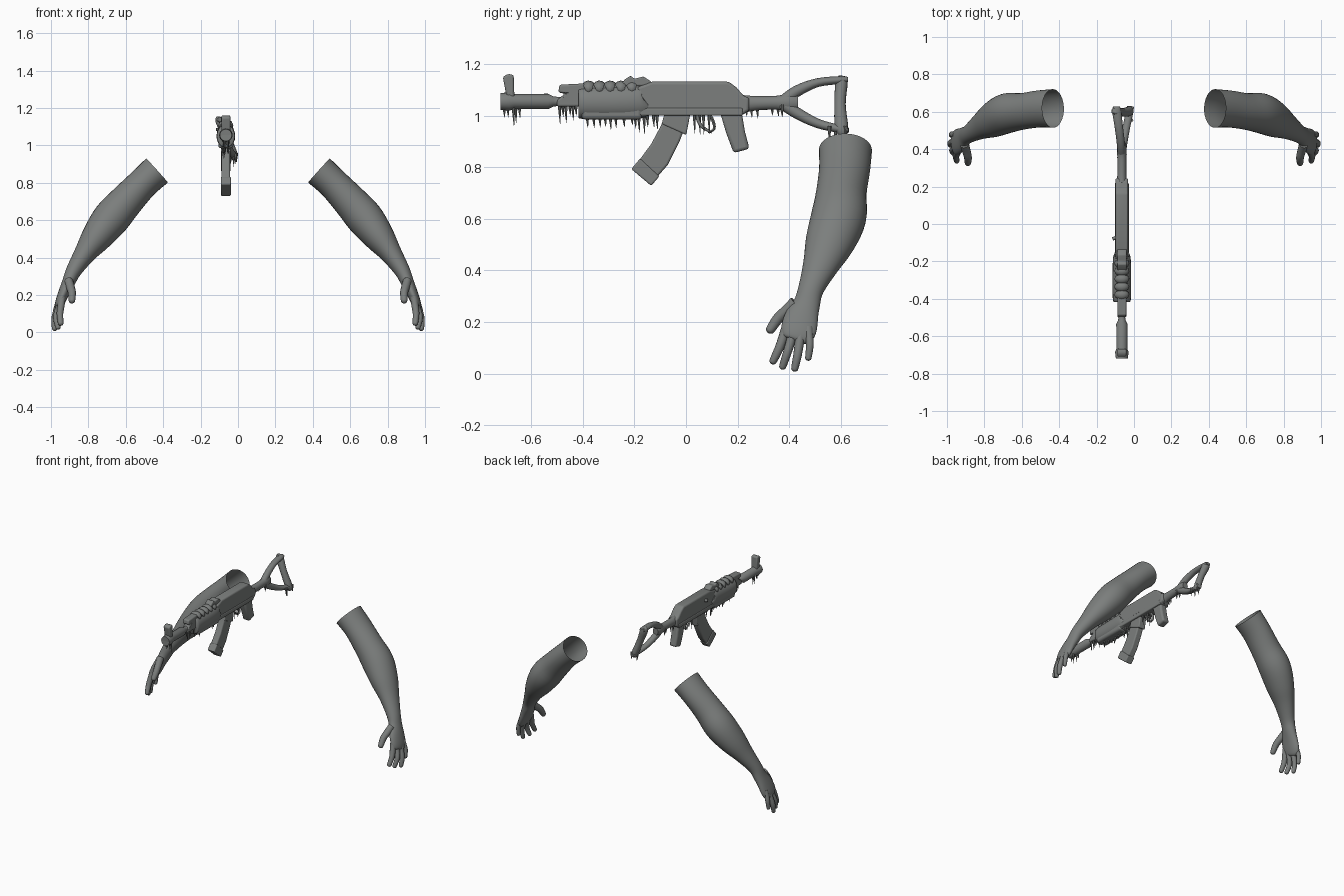
import bpy, bmesh, math, random
from mathutils import Vector
random.seed(4)

GREY = bpy.data.materials.new("stone grey")
GREY.diffuse_color = (0.2, 0.21, 0.205, 1)
GX = -0.065            # centre line of the rifle


def finish(name, bm, bevel=0.0, mirror=False, angle=50):
    bmesh.ops.recalc_face_normals(bm, faces=bm.faces)
    me = bpy.data.meshes.new(name)
    bm.to_mesh(me)
    bm.free()
    me.materials.append(GREY)
    ob = bpy.data.objects.new(name, me)
    bpy.context.collection.objects.link(ob)
    if bevel:
        m = ob.modifiers.new("bevel", 'BEVEL')
        m.width, m.segments, m.limit_method = bevel, 3, 'ANGLE'
    if mirror:
        ob.modifiers.new("mirror", 'MIRROR').use_mirror_merge = False
    bpy.ops.object.select_all(action='DESELECT')
    bpy.context.view_layer.objects.active = ob
    ob.select_set(True)
    bpy.ops.object.shade_smooth_by_angle(angle=math.radians(angle))
    return ob


def spline(keys, steps):
    """Catmull-Rom interpolation of tuples."""
    out = []
    for i in range(len(keys) - 1):
        k = [keys[max(i - 1, 0)], keys[i], keys[i + 1], keys[min(i + 2, len(keys) - 1)]]
        for s in range(steps):
            t = s / steps
            out.append([0.5 * (2 * b + (c - a) * t + (2 * a - 5 * b + 4 * c - d) * t * t
                               + (3 * b - a - 3 * c + d) * t ** 3) for a, b, c, d in zip(*k)])
    return out + [list(keys[-1])]


def loft(bm, keys, side=(0, 1, 0), n=16, steps=4, cap=(True, True)):
    """Sweep ellipses; key = x, y, z, radius along side, other radius."""
    ks = spline(keys, steps) if steps > 1 else [list(k) for k in keys]
    rings = []
    for i, k in enumerate(ks):
        a, b = ks[max(i - 1, 0)], ks[min(i + 1, len(ks) - 1)]
        t = (Vector(b[:3]) - Vector(a[:3])).normalized()
        u = Vector(side)
        u = (u - t * u.dot(t)).normalized()
        v = t.cross(u)
        rings.append([bm.verts.new(Vector(k[:3]) + u * k[3] * math.cos(2 * math.pi * j / n)
                                   + v * k[4] * math.sin(2 * math.pi * j / n)) for j in range(n)])
    for r, q in zip(rings, rings[1:]):
        for j in range(n):
            bm.faces.new((r[j], r[(j + 1) % n], q[(j + 1) % n], q[j]))
    if cap[0]:
        bm.faces.new(rings[0])
    if cap[1]:
        bm.faces.new(rings[-1])


def prism(name, pts, half, bevel=0.01, x=GX):
    """Extrude a (y, z) outline across x."""
    bm = bmesh.new()
    f = bm.faces.new([bm.verts.new((x - half, y, z)) for y, z in pts])
    g = bmesh.ops.extrude_face_region(bm, geom=[f])
    bmesh.ops.translate(bm, vec=(2 * half, 0, 0),
                        verts=[v for v in g['geom'] if isinstance(v, bmesh.types.BMVert)])
    return finish(name, bm, bevel)


def rod(name, keys, **kw):
    """Round or oval bar."""
    bm = bmesh.new()
    loft(bm, keys, **kw)
    return finish(name, bm)


# ---- arms: open sleeve-like upper end, tapering to the palm
bm = bmesh.new()
loft(bm, [(.433, .618, .866, .103, .087), (.51, .615, .795, .099, .084), (.60, .602, .70, .098, .092),
          (.68, .592, .608, .107, .099), (.755, .558, .51, .096, .083), (.82, .522, .42, .070, .058),
          (.878, .485, .33, .050, .042), (.905, .468, .27, .052, .035), (.93, .447, .215, .066, .030),
          (.95, .436, .165, .068, .026), (.96, .43, .135, .055, .020), (.963, .427, .125, .03, .01)],
     n=32, cap=(False, True))
finish("arm", bm, mirror=True, angle=80)

# ---- fingers and thumb: base, knuckle, tip, base radius
DIGITS = {
    "index_finger": ((.94, .395, .19), (.952, .362, .10), (.947, .332, .037), .019),
    "middle_finger": ((.948, .42, .17), (.972, .392, .08), (.960, .371, .016), .018),
    "ring_finger": ((.955, .447, .17), (.982, .432, .07), (.980, .419, .008), .018),
    "little_finger": ((.955, .474, .18), (.975, .480, .11), (.978, .473, .05), .016),
    "thumb": ((.905, .425, .275), (.888, .358, .215), (.888, .318, .158), .023)}
for name, (a, b, c, r) in DIGITS.items():
    A, B, C = Vector(a), Vector(b), Vector(c)
    d = (C - B).normalized()
    keys = [(*A, r * 1.15, r), (*(A + B) * .5, r, r), (*B, r * .92, r * .92),
            (*(C - d * r * .8), r * .78, r * .78), (*(C - d * r * .25), r * .58, r * .58), (*C, r * .15, r * .15)]
    bm = bmesh.new()
    loft(bm, keys, n=12, steps=3)
    finish(name, bm, mirror=True, angle=80)


# ---- barrel and muzzle, the muzzle bored hollow
def ring(y, r, z=1.055):
    return (GX, y, z, r, r)


side = dict(side=(1, 0, 0), steps=1)
rod("barrel", [ring(-.56, .018), ring(-.30, .018)], **side)
rod("muzzle_sleeve", [ring(-.60, .012), ring(-.718, .016), ring(-.72, .032), ring(-.685, .036), ring(-.665, .029),
                      ring(-.535, .030), ring(-.515, .020), ring(-.50, .018)], n=20, **side)
prism("front_sight", [(-.695, 1.07), (-.71, 1.15), (-.69, 1.162), (-.668, 1.158), (-.665, 1.07)], .024, .008)
prism("gas_block", [(-.50, 1.035), (-.50, 1.06), (-.47, 1.085), (-.495, 1.09), (-.49, 1.12),
                    (-.39, 1.125), (-.39, 1.035)], .024, .008)
rod("gas_tube", [ring(-.45, .022, 1.10), ring(-.18, .024, 1.105)], **side)

# ---- handguard with wavy ribs
rod("handguard", [(GX, -.415, 1.05, .036, .055), (GX, -.405, 1.05, .048, .062), (GX, -.30, 1.05, .050, .065),
                  (GX, -.18, 1.055, .047, .066), (GX, -.16, 1.06, .035, .055)], side=(1, 0, 0), n=20, steps=4)
prism("handguard_base", [(-.405, .985), (-.405, 1.06), (-.17, 1.06), (-.17, .985)], .040, .015)
for i in range(5):
    y = -.39 + i * .042
    rod("handguard_rib", [(GX, y, 1.10, .034, .025), (GX, y + .012, 1.105, .040, .031),
                          (GX, y + .026, 1.102, .034, .026)], side=(1, 0, 0), steps=3)

# ---- receiver, rear sight, side handle
prism("receiver", [(-.19, .99), (-.19, 1.11), (-.13, 1.132), (.165, 1.132), (.195, 1.11), (.225, 1.075),
                   (.245, 1.07), (.245, 1.02), (.215, 1.0), (.13, 1.0), (.10, 1.012), (-.09, 1.012)], .034, .014)
prism("rear_sight", [(-.26, 1.115), (-.235, 1.142), (-.215, 1.155), (-.20, 1.143), (-.165, 1.152),
                     (-.135, 1.132), (-.13, 1.115)], .025, .006)
rod("side_handle", [(GX - .025, -.07, 1.085, .01, .01), (GX - .05, -.08, 1.085, .009, .009)], steps=1)
prism("lower_rail", [(-.19, 1.0), (-.19, 1.03), (.22, 1.03), (.22, 1.0)], .037, .006)

# ---- magazine with a thicker collar and foot, grip, trigger
prism("magazine", [(-.08, 1.02), (-.095, .965), (-.135, .89), (-.205, .795), (-.135, .735), (-.07, .81),
                   (-.025, .90), (.0, .965), (.012, 1.02)], .023, .008)
prism("magazine_collar", [(-.075, 1.015), (-.095, .968), (.001, .925), (.018, 1.015)], .026, .006)
prism("magazine_foot", [(-.178, .834), (-.212, .793), (-.135, .728), (-.103, .765)], .027, .006)
prism("grip", [(.13, 1.02), (.215, 1.02), (.228, .94), (.246, .872), (.185, .855), (.155, .935)], .026, .012)
rod("trigger", [(GX, .04, 1.02, .008, .008), (GX, .048, .98, .007, .007), (GX, .065, .955, .006, .006),
                (GX, .10, .935, .004, .004)], n=8, side=(1, 0, 0))
rod("trigger_guard", [(GX, .075, 1.02, .009, .006), (GX, .10, .99, .009, .006), (GX, .11, .95, .009, .005),
                      (GX, .085, .935, .006, .004)], n=8, side=(1, 0, 0))

# ---- skeleton stock: neck, two struts and a butt bar leaning sideways
rod("stock_neck", [(GX, .22, 1.045, .027, .035), (GX, .27, 1.048, .024, .028), (GX, .35, 1.05, .024, .027),
                   (GX, .40, 1.05, .026, .036), (GX, .435, 1.05, .020, .028)], side=(1, 0, 0))
rod("upper_strut", [(GX, .37, 1.052, .022, .022), (-.07, .43, 1.095, .022, .022), (-.08, .51, 1.128, .022, .017),
                    (-.092, .60, 1.138, .024, .015), (-.094, .628, 1.140, .018, .010)], side=(1, 0, 0))
rod("lower_strut", [(GX, .37, 1.048, .022, .022), (-.058, .43, 1.01, .022, .022), (-.042, .51, .970, .020, .018),
                    (-.024, .60, .947, .020, .015), (-.02, .63, .943, .016, .010)], side=(1, 0, 0))
rod("butt_bar", [(-.096, .605, 1.152, .018, .016), (-.094, .603, 1.13, .026, .024), (-.06, .597, 1.045, .022, .022),
                 (-.025, .603, .955, .022, .026), (-.018, .61, .925, .014, .014)], side=(1, 0, 0))

# ---- hanging drips: y start, y end, top z, longest length, count, x
bm = bmesh.new()
for y0, y1, z, length, n, x in [(-.71, -.635, 1.035, .085, 5, GX), (-.50, -.42, 1.04, .08, 6, GX),
                                (-.40, -.18, .995, .055, 9, GX), (-.19, -.10, 1.0, .075, 5, GX),
                                (.02, .10, 1.01, .085, 4, GX), (.13, .21, 1.0, .04, 3, GX),
                                (.23, .28, 1.03, .06, 3, GX), (.33, .38, 1.03, .06, 3, GX),
                                (.55, .63, .945, .06, 4, -.022)]:
    for i in range(n):
        y = y0 + (y1 - y0) * (i + random.uniform(.2, .8)) / n
        h, dx = length * random.uniform(.45, 1), random.uniform(-.018, .018)
        loft(bm, [(x + dx, y, z + .015, .009, .009), (x + dx, y, z - h * .3, .0055, .0055),
                  (x + dx, y + .002, z - h, .0008, .0008)], n=7, steps=2)
finish("hanging_drips", bm)
